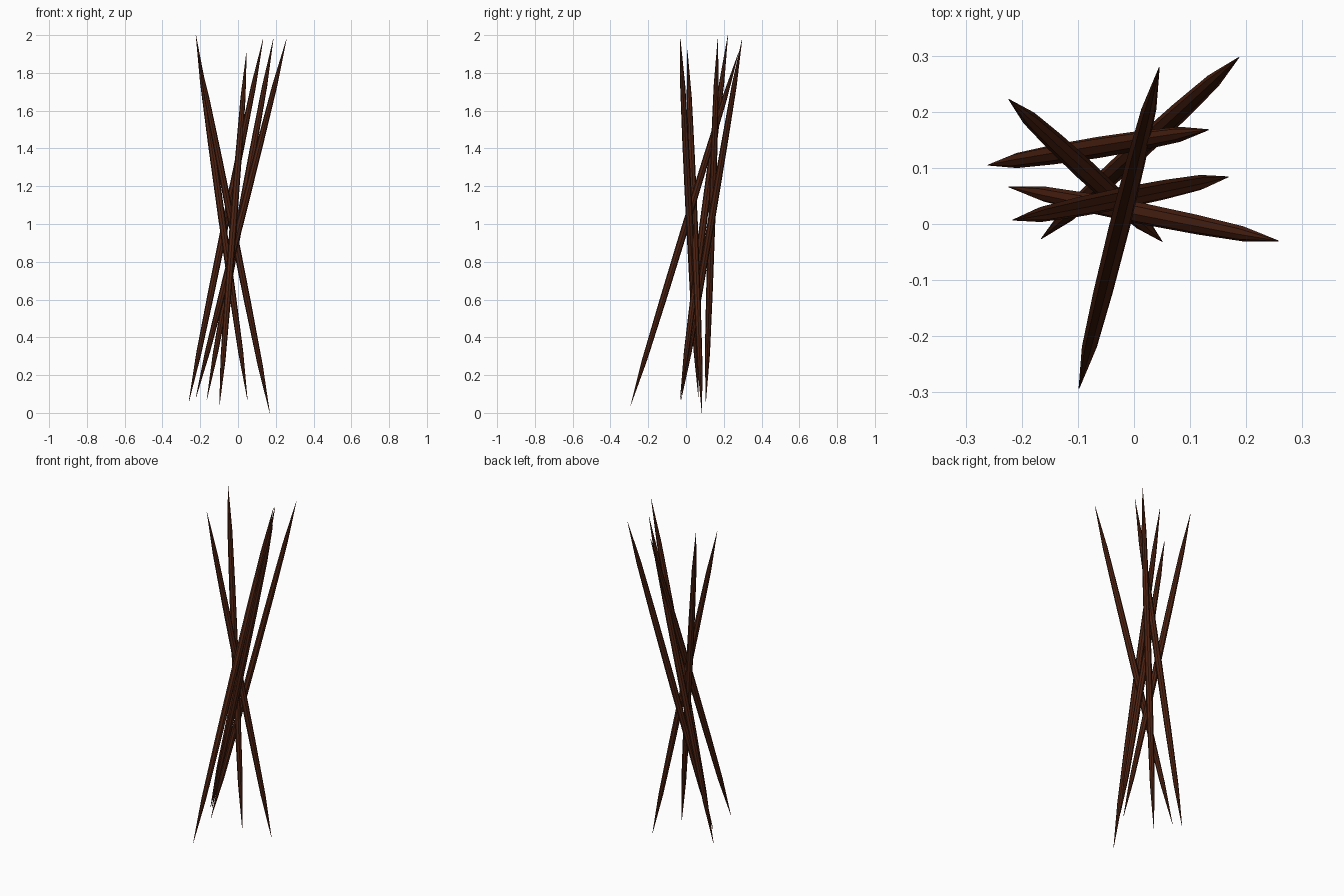
import bpy, bmesh, math
from mathutils import Vector

if "Cube" in bpy.data.objects:
    bpy.data.objects.remove(bpy.data.objects["Cube"])

wood = bpy.data.materials.new("dark_wood")
wood.diffuse_color = (0.075, 0.016, 0.006, 1)
wood.use_nodes = True
wood.node_tree.nodes["Principled BSDF"].inputs["Base Color"].default_value = wood.diffuse_color

SIDES = 8
# position along the stick, radius
PROFILE = [(0.0, 0.0008), (0.13, 0.0135), (0.3, 0.0175), (0.5, 0.019),
           (0.7, 0.0175), (0.87, 0.0135), (1.0, 0.0008)]

# bottom tip, top tip
STICKS = [
    ((-0.098, -0.293, 0.04), (0.045, 0.279, 1.91)),
    ((-0.165, -0.026, 0.07), (0.187, 0.297, 1.98)),
    ((0.050, -0.031, 0.07), (-0.223, 0.222, 2.00)),
    ((-0.260, 0.105, 0.06), (0.133, 0.168, 1.98)),
    ((-0.223, 0.066, 0.08), (0.257, -0.030, 1.98)),
    ((0.168, 0.084, 0.00), (-0.216, 0.007, 1.92)),
]


def make_stick(name, bottom, top):
    a, b = Vector(bottom), Vector(top)
    side = (b - a).cross(Vector((0, 1, 0))).normalized()
    other = (b - a).cross(side).normalized()
    bm = bmesh.new()
    rings = []
    for t, r in PROFILE:
        c = a.lerp(b, t)
        rings.append([bm.verts.new(c + r * (side * math.cos(k * math.tau / SIDES)
                                            + other * math.sin(k * math.tau / SIDES)))
                      for k in range(SIDES)])
    for lo, hi in zip(rings, rings[1:]):
        for k in range(SIDES):
            n = (k + 1) % SIDES
            bm.faces.new((lo[k], lo[n], hi[n], hi[k]))
    bm.faces.new(rings[0])
    bm.faces.new(rings[-1])
    bmesh.ops.recalc_face_normals(bm, faces=bm.faces)
    mesh = bpy.data.meshes.new(name)
    bm.to_mesh(mesh)
    bm.free()
    mesh.materials.append(wood)
    bpy.context.collection.objects.link(bpy.data.objects.new(name, mesh))


# Bundle of crossed, double-pointed sticks
for i, (bottom, top) in enumerate(STICKS):
    make_stick(f"pointed_stick_{i + 1}", bottom, top)
